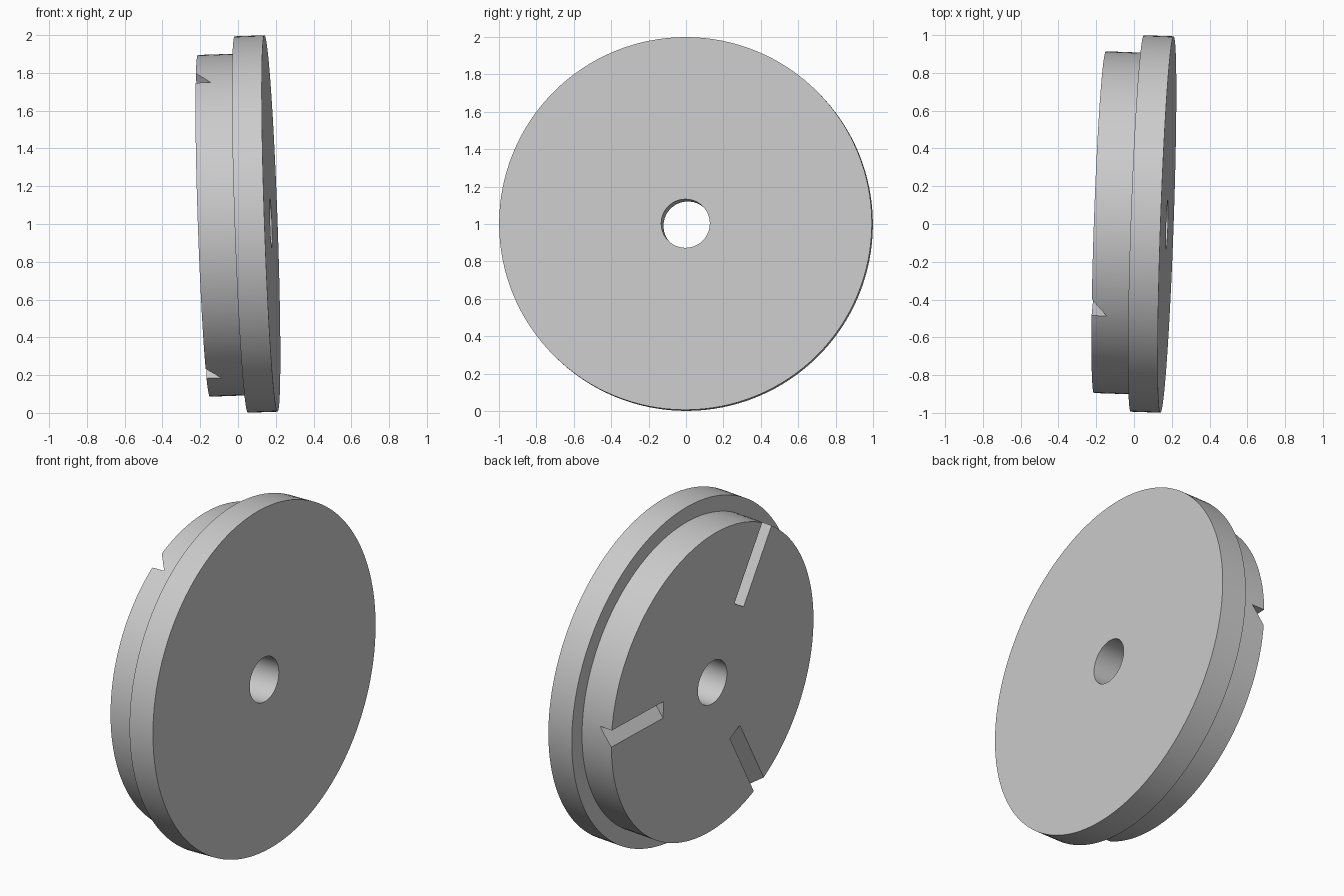
import bpy, bmesh, math
from mathutils import Matrix, Vector

cube = bpy.data.objects.get("Cube")
if cube:
    bpy.data.objects.remove(cube, do_unlink=True)

SEGMENTS = 128
FLANGE_R, HUB_R, HOLE_R = 0.997, 0.905, 0.13
FACE, STEP, BACK = 0.079, -0.079, -0.277   # positions along the disc axis
GROOVE_START, GROOVE_HALF, GROOVE_DEPTH = 0.44, 0.05, 0.08

# The whole disc leans slightly off the x axis
tilt = Vector((1, 0, 0)).rotation_difference(Vector((1, -0.035, 0.035)).normalized())
placement = Matrix.Translation((0.096, 0, 1)) @ tilt.to_matrix().to_4x4()

grey = bpy.data.materials.new("plain grey")
grey.use_nodes = True
colour = (0.6, 0.6, 0.6, 1)
grey.diffuse_color = colour
grey.node_tree.nodes["Principled BSDF"].inputs["Base Color"].default_value = colour


def make_object(name, bm):
    bmesh.ops.recalc_face_normals(bm, faces=bm.faces)
    mesh = bpy.data.meshes.new(name)
    bm.to_mesh(mesh)
    bm.free()
    mesh.materials.append(grey)
    obj = bpy.data.objects.new(name, mesh)
    bpy.context.collection.objects.link(obj)
    obj.matrix_world = placement
    return obj


# Flanged disc with a centre bore, turned from one profile
bm = bmesh.new()
profile = [(FACE, HOLE_R), (FACE, FLANGE_R), (STEP, FLANGE_R),
           (STEP, HUB_R), (BACK, HUB_R), (BACK, HOLE_R)]
verts = [bm.verts.new((x, r, 0)) for x, r in profile]
edges = [bm.edges.new((verts[i - 1], verts[i])) for i in range(len(verts))]
bmesh.ops.spin(bm, geom=verts + edges, cent=(0, 0, 0), axis=(1, 0, 0),
               angle=math.tau, steps=SEGMENTS)
bmesh.ops.remove_doubles(bm, verts=bm.verts, dist=1e-5)
disc = make_object("flanged_disc", bm)

# Three radial sawtooth grooves: one upright wall, one ramp
bm = bmesh.new()
lip = 0.05
slope = 2 * GROOVE_HALF / GROOVE_DEPTH
section = [(BACK + GROOVE_DEPTH, GROOVE_HALF), (BACK - lip, GROOVE_HALF),
           (BACK - lip, -GROOVE_HALF - lip * slope)]
for i in range(3):
    turn = Matrix.Rotation(math.tau * i / 3, 3, 'X')
    inner = [bm.verts.new(turn @ Vector((x, GROOVE_START, s))) for x, s in section]
    outer = [bm.verts.new(turn @ Vector((x, FLANGE_R + 0.1, s))) for x, s in section]
    bm.faces.new(inner)
    bm.faces.new(outer[::-1])
    for k in range(3):
        bm.faces.new((inner[k - 1], inner[k], outer[k], outer[k - 1]))
cutter = make_object("groove_cutter", bm)
cutter.hide_render = True

cut = disc.modifiers.new("grooves", 'BOOLEAN')
cut.operation = 'DIFFERENCE'
cut.solver = 'EXACT'
cut.object = cutter
bpy.ops.object.select_all(action='DESELECT')
disc.select_set(True)
bpy.context.view_layer.objects.active = disc
bpy.ops.object.modifier_apply(modifier=cut.name)
bpy.data.objects.remove(cutter, do_unlink=True)

# Round walls smooth, rims crisp
bpy.ops.object.shade_smooth_by_angle(angle=math.radians(30))
